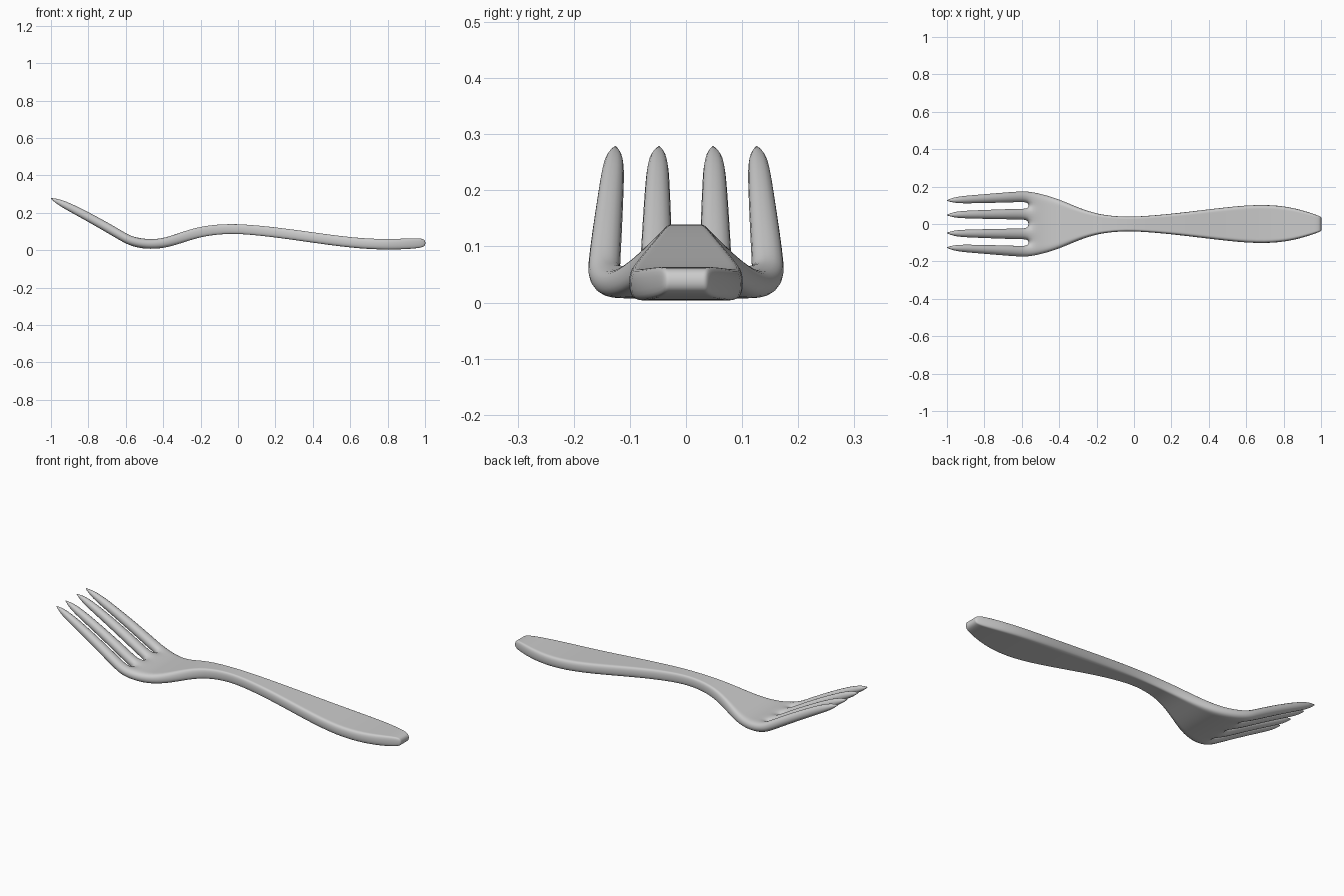
import bpy, bmesh
from mathutils import Vector

if "Cube" in bpy.data.objects:
    bpy.data.objects.remove(bpy.data.objects["Cube"])

# Body stations: x, centre z, thickness, half width, width of the rounded edge strip
BODY = [
    (1.003, .040, .034, .038, .010), (.975, .038, .055, .050, .014),
    (.85, .031, .057, .091, .022), (.70, .032, .055, .107, .024),
    (.52, .050, .055, .095, .024), (.25, .090, .054, .060, .020),
    (.05, .112, .052, .041, .016), (-.07, .115, .052, .038, .015),
    (-.20, .101, .055, .053, .018), (-.31, .064, .055, .093, .028),
    (-.40, .035, .052, .134, .042), (-.49, .031, .052, .162, .054),
]
# Tine stations: x, centre z, thickness, outer tine y, inner tine y, tine half width
TINES = [
    (-.565, .046, .053, .146, .052, .031), (-.61, .068, .053, .146, .053, .031),
    (-.70, .122, .053, .141, .052, .029), (-.85, .205, .049, .133, .051, .024),
    (-.955, .257, .040, .128, .050, .020), (-1.0, .277, .004, .126, .048, .002),
]

stations = []
for x, z, t, w, e in BODY:
    i = w - e
    stations.append((x, z, t, (i * .17, i * .74, i, w)))
for x, z, t, o, i, h in TINES:
    stations.append((x, z, t, (i - h, i + h, o - h, o + h)))
N, ROOT = len(stations), len(BODY)

bm = bmesh.new()
grid = {}
for s, (x, z, t, ys) in enumerate(stations):
    a, b = stations[max(s - 1, 0)], stations[min(s + 1, N - 1)]
    n = Vector((b[1] - a[1], 0, a[0] - b[0])).normalized()
    for c, y in enumerate([-v for v in reversed(ys)] + list(ys)):
        for side in (1, -1):
            grid[s, c, side] = bm.verts.new(Vector((x, y, z)) + n * side * t / 2)


def solid(s, c):
    """Cells exist everywhere except in the slots between the tines."""
    return 0 <= s < N - 1 and 0 <= c < 7 and (s < ROOT or c % 2 == 0)


# Top, bottom and the walls along every open border
for s in range(N - 1):
    for c in range(7):
        if not solid(s, c):
            continue
        corners = [(s, c), (s, c + 1), (s + 1, c + 1), (s + 1, c)]
        for side in (1, -1):
            bm.faces.new([grid[p + (side,)] for p in corners])
        for k, nb in enumerate([(s - 1, c), (s, c + 1), (s + 1, c), (s, c - 1)]):
            if not solid(*nb):
                p, q = corners[k], corners[(k + 1) % 4]
                bm.faces.new([grid[p + (1,)], grid[q + (1,)], grid[q + (-1,)], grid[p + (-1,)]])
bmesh.ops.delete(bm, geom=[v for v in bm.verts if not v.link_faces], context='VERTS')
bmesh.ops.recalc_face_normals(bm, faces=bm.faces[:])

# Keep the tine points sharp
crease = bm.edges.layers.float.new("crease_edge")
for e in bm.edges:
    if all(v.co.x < -.99 for v in e.verts):
        e[crease] = 1.0

mesh = bpy.data.meshes.new("fork")
bm.to_mesh(mesh)
bm.free()
fork = bpy.data.objects.new("fork", mesh)
bpy.context.collection.objects.link(fork)
metal = bpy.data.materials.new("light grey metal")
metal.diffuse_color = (.6, .6, .6, 1)
metal.use_nodes = True
metal.node_tree.nodes["Principled BSDF"].inputs["Base Color"].default_value = metal.diffuse_color
mesh.materials.append(metal)
mesh.polygons.foreach_set("use_smooth", [True] * len(mesh.polygons))
sub = fork.modifiers.new("smooth", 'SUBSURF')
sub.levels = sub.render_levels = 2
